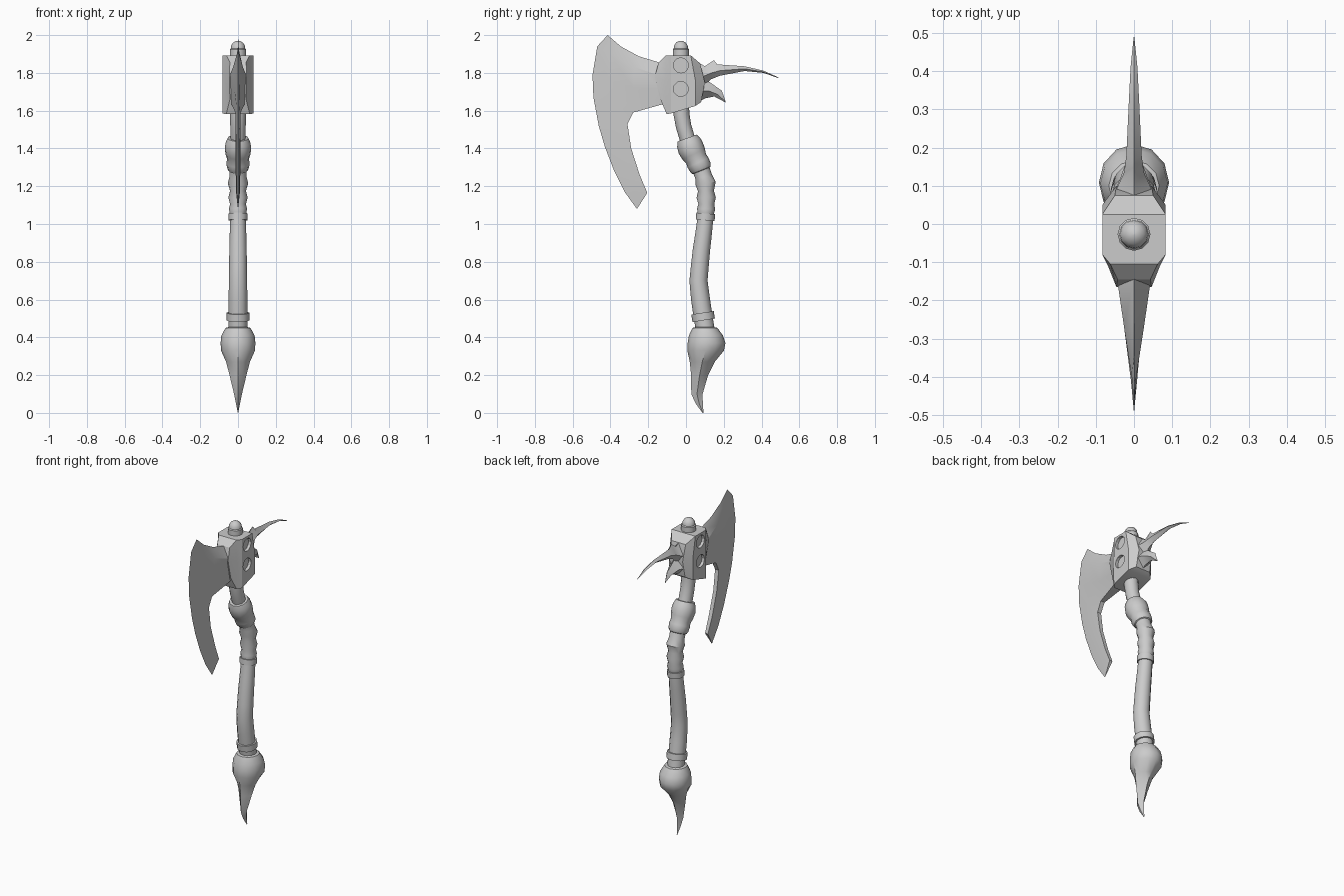
import bpy, bmesh, math
from mathutils import Vector

if "Cube" in bpy.data.objects:
    bpy.data.objects.remove(bpy.data.objects["Cube"])


def finish(name, verts, faces, angle=35, weld=True):
    bm = bmesh.new()
    vs = [bm.verts.new(v) for v in verts]
    for f in faces:
        bm.faces.new([vs[i] for i in f])
    if weld:
        bmesh.ops.remove_doubles(bm, verts=bm.verts, dist=1e-4)
    bmesh.ops.recalc_face_normals(bm, faces=bm.faces)
    me = bpy.data.meshes.new(name)
    bm.to_mesh(me)
    bm.free()
    ob = bpy.data.objects.new(name, me)
    bpy.context.collection.objects.link(ob)
    bpy.ops.object.select_all(action='DESELECT')
    ob.select_set(True)
    bpy.context.view_layer.objects.active = ob
    bpy.ops.object.shade_smooth_by_angle(angle=math.radians(angle))
    return ob


# Centre line of the curved haft as (z, y)
LINE = [(0, .09), (.05, .07), (.1, .058), (.2, .072), (.27, .086), (.35, .11),
        (.42, .105), (.5, .092), (.6, .077), (.7, .066), (.85, .08), (1, .1),
        (1.1, .108), (1.22, .104), (1.3, .076), (1.4, .026), (1.5, -.01),
        (1.6, -.027), (2.1, -.027)]


def centre(z):
    for (z0, y0), (z1, y1) in zip(LINE, LINE[1:]):
        if z <= z1:
            return y0 + (y1 - y0) * (z - z0) / (z1 - z0)
    return LINE[-1][1]


def loft(name, profile, tilt=True, sides=12, angle=35):
    """Rings (z, rx, ry, diamond blend) swept along the centre line."""
    verts, faces = [], []
    for p in profile:
        z, rx = p[0], p[1]
        ry = p[2] if len(p) > 2 else rx
        d = p[3] if len(p) > 3 else 0
        slope = (centre(z + .04) - centre(z - .04)) / .08 if tilt else 0
        across = Vector((0, 1, -slope)).normalized()
        for i in range(sides):
            a = 2 * math.pi * i / sides
            c, s = math.cos(a), math.sin(a)
            k = 1 - d + d / (abs(c) + abs(s))
            verts.append(Vector((rx * c * k, centre(z), z)) + across * ry * s * k)
    n = len(profile)
    for r in range(n - 1):
        for i in range(sides):
            j = (i + 1) % sides
            faces.append((r * sides + i, r * sides + j, (r + 1) * sides + j, (r + 1) * sides + i))
    faces.append(tuple(range(sides))[::-1])
    faces.append(tuple(range((n - 1) * sides, n * sides)))
    # weld only the ring joints; collapsed tips keep tiny radii
    return finish(name, verts, faces, angle, weld=False)


def sheet(name, rows, angle=25):
    """Half shell from rows of (y, z, half thickness), mirrored and closed."""
    index, right, faces = [], [], []
    for row in rows:
        index.append(list(range(len(right), len(right) + len(row))))
        right += [Vector((x, y, z)) for y, z, x in row]
    for a, b in zip(index, index[1:]):
        for k in range(min(len(a), len(b)) - 1):
            faces.append((a[k], a[k + 1], b[k + 1], b[k]))
    n = len(right)
    count = {}
    for f in faces:
        for i, j in zip(f, f[1:] + f[:1]):
            count.setdefault(frozenset((i, j)), []).append((i, j))
    rim = [e[0] for e in count.values() if len(e) == 1]
    left = [Vector((-v.x, v.y, v.z)) for v in right]
    every = faces + [tuple(i + n for i in reversed(f)) for f in faces]
    for i, j in rim:
        if right[i].x > 1e-4 or right[j].x > 1e-4:
            loop = [j, i]
            loop += [k + n for k in (i, j) if right[k].x > 1e-4]
            every.append(tuple(loop))
    # edge vertices on the centre plane are shared by both halves
    remap = {i + n: i for i in range(n) if right[i].x <= 1e-4}
    every = [tuple(remap.get(i, i) for i in f) for f in every]
    used = sorted({i for f in every for i in f})
    new = {old: k for k, old in enumerate(used)}
    verts = right + left
    return finish(name, [verts[i] for i in used],
                  [tuple(new[i] for i in f) for f in every], angle)


# Haft, with the rounded peg that pokes out of the head
loft("haft", [(.42, .05), (.5, .05), (.6, .05), (.7, .048), (.78, .047), (.86, .046),
              (.94, .044), (1.02, .042), (1.1, .038), (1.22, .038), (1.3, .038),
              (1.4, .04), (1.46, .041), (1.52, .041), (1.58, .042), (1.65, .042)])
loft("top_peg", [(1.8, .043), (1.925, .043), (1.93, .038), (1.945, .036),
                 (1.96, .026), (1.968, .012), (1.97, .002)])

# Collar, wrapped grip and rings
loft("collar", [(1.455, .042), (1.455, .055), (1.43, .066), (1.4, .07), (1.37, .066),
                (1.345, .058), (1.325, .061), (1.3, .059), (1.285, .052), (1.28, .04)])
loft("grip", [(1.3, .046), (1.25, .045), (1.215, .054), (1.175, .042), (1.14, .051),
              (1.105, .042), (1.08, .048), (1.05, .042)])
for name, z, h, r in (("grip_ring", 1.038, .018, .05), ("pommel_ring", .51, .02, .06)):
    loft(name, [(z - h, r - .012), (z - h, r), (z + h, r), (z + h, r - .012)])

# Pommel swelling, drawn out into a ridged, bent spike
loft("pommel", [(.455, .045), (.45, .066), (.41, .088, .09), (.37, .092, .1),
                (.33, .09, .097), (.27, .063, .066, .5), (.2, .045, .045, 1),
                (.1, .021, .03, 1), (.05, .011, .019, 1), (0, .001, .003, 1)], tilt=False)

# Head block with chamfered cheeks
block = sheet("head_block", [
    [(-.145, 1.855, .043), (-.105, 1.893, .062), (-.08, 1.893, .083), (.025, 1.893, .083), (.075, 1.85, .05)],
    [(-.165, 1.78, .046), (-.11, 1.76, .068), (-.08, 1.76, .083), (.05, 1.76, .083), (.1, 1.75, .046)],
    [(-.135, 1.66, .043), (-.103, 1.582, .062), (-.08, 1.585, .083), (.05, 1.625, .083), (.08, 1.645, .05)]])

# Round sockets sunk into both cheeks
for k, (z, x) in enumerate((z, x) for z in (1.84, 1.715) for x in (-.083, .083)):
    bpy.ops.mesh.primitive_cylinder_add(vertices=12, radius=.04, depth=.036,
                                        location=(x, -.027, z), rotation=(0, math.pi / 2, 0))
    cutter = bpy.context.object
    cutter.name = f"socket_cutter_{k}"
    cutter.hide_render = True
    cutter.display_type = 'WIRE'
    mod = block.modifiers.new("socket", 'BOOLEAN')
    mod.operation, mod.solver, mod.object = 'DIFFERENCE', 'EXACT', cutter

# Bearded blade: rows run from the cutting edge back, top horn to hook tip
sheet("blade", [
    [(-.415, 2, 0), (-.345, 1.94, 0), (-.25, 1.888, 0), (-.14, 1.855, 0)],
    [(-.47, 1.94, 0), (-.4, 1.9, .006), (-.27, 1.83, .026), (-.14, 1.785, .045)],
    [(-.495, 1.79, 0), (-.41, 1.76, .008), (-.28, 1.72, .02), (-.12, 1.71, .042)],
    [(-.49, 1.67, 0), (-.4, 1.63, .009), (-.28, 1.59, .014), (-.12, 1.635, .035)],
    [(-.462, 1.52, 0), (-.39, 1.52, .009), (-.31, 1.53, .013)],
    [(-.43, 1.41, 0), (-.36, 1.4, .008), (-.29, 1.4, .012)],
    [(-.38, 1.28, 0), (-.31, 1.27, .008), (-.245, 1.26, .012)],
    [(-.325, 1.17, 0), (-.265, 1.168, .007), (-.205, 1.165, .01)],
    [(-.26, 1.08, 0), (-.255, 1.087, .001), (-.25, 1.095, .002)]])

# Back horn and the thorn below it: upper ridge, flank, lower ridge
sheet("back_horn", [
    [(.04, 1.87, 0), (.1, 1.835, 0), (.148, 1.867, 0), (.165, 1.845, 0), (.31, 1.835, 0), (.41, 1.812, 0), (.49, 1.776, 0)],
    [(.04, 1.78, .065), (.1, 1.785, .042), (.135, 1.8, .026), (.18, 1.812, .02), (.31, 1.822, .014), (.41, 1.805, .009), (.489, 1.775, .001)],
    [(.04, 1.7, 0), (.1, 1.725, 0), (.13, 1.765, 0), (.18, 1.785, 0), (.31, 1.81, 0), (.41, 1.8, 0), (.488, 1.773, 0)]])
sheet("lower_thorn", [
    [(.04, 1.8, 0), (.12, 1.755, 0), (.19, 1.705, 0), (.21, 1.648, 0)],
    [(.04, 1.7, .07), (.12, 1.705, .036), (.17, 1.685, .018), (.209, 1.646, .001)],
    [(.04, 1.63, 0), (.1, 1.665, 0), (.15, 1.675, 0), (.208, 1.644, 0)]])
